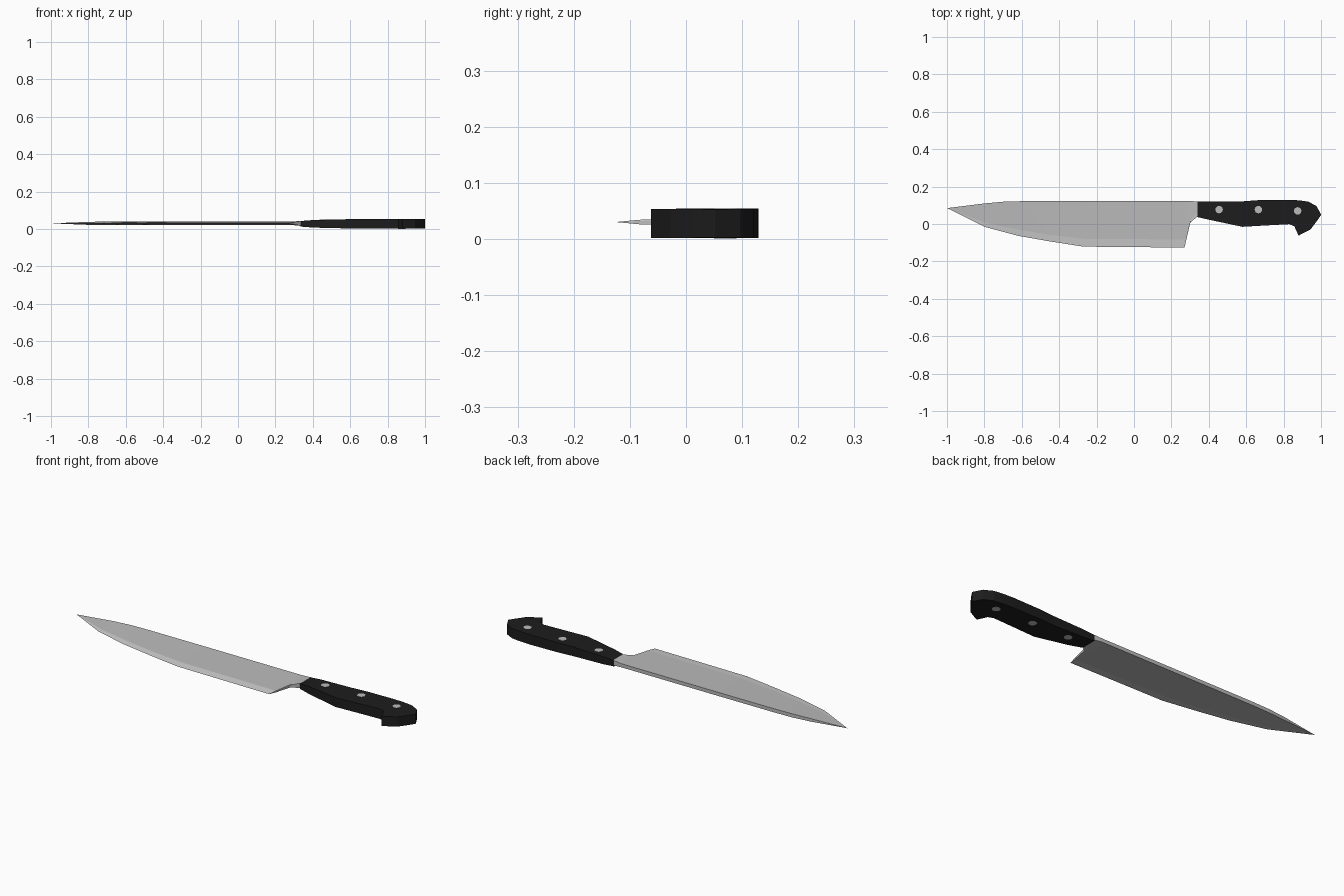
import bpy, bmesh

if "Cube" in bpy.data.objects:
    bpy.data.objects.remove(bpy.data.objects["Cube"])


def material(name, value):
    m = bpy.data.materials.new(name)
    m.diffuse_color = (value, value, value, 1)
    m.use_nodes = True
    m.node_tree.nodes["Principled BSDF"].inputs["Base Color"].default_value = m.diffuse_color
    return m


steel = material("steel", 0.5)
ground_steel = material("ground_steel", 0.75)
black = material("black", 0.012)


def loft(name, stations, z, mats, strip_mats):
    """Each station is a row of (x, y, half thickness) from spine to edge."""
    bm = bmesh.new()
    rings = []
    for row in stations:
        ring = [bm.verts.new((x, y, z + h)) for x, y, h in row]
        ring += [bm.verts.new((x, y, z - h)) for x, y, h in reversed(row)]
        rings.append(ring)
    n = len(rings[0])
    for a, b in zip(rings, rings[1:]):
        for i in range(n):
            j = (i + 1) % n
            f = bm.faces.new((a[i], a[j], b[j], b[i]))
            f.material_index = strip_mats[i]
    bm.faces.new(rings[0])
    bm.faces.new(rings[-1])
    bmesh.ops.remove_doubles(bm, verts=bm.verts, dist=0.00005)
    bmesh.ops.dissolve_degenerate(bm, edges=bm.edges, dist=0.00005)
    bmesh.ops.recalc_face_normals(bm, faces=bm.faces)
    mesh = bpy.data.meshes.new(name)
    bm.to_mesh(mesh)
    bm.free()
    for m in mats:
        mesh.materials.append(m)
    ob = bpy.data.objects.new(name, mesh)
    bpy.context.collection.objects.link(ob)
    return ob


# Blade: spine, start of the ground bevel, cutting edge
blade = [
    [(-1, 0.085, 0)] * 3,
    [(-0.80, 0.110, 0.008), (-0.80, 0.008, 0.0025), (-0.80, -0.015, 0)],
    [(-0.70, 0.119, 0.0095), (-0.62, -0.030, 0.0035), (-0.62, -0.063, 0)],
    [(-0.60, 0.122, 0.0095), (-0.45, -0.058, 0.0038), (-0.45, -0.093, 0)],
    [(-0.27, 0.123, 0.0095), (-0.27, -0.079, 0.004), (-0.27, -0.121, 0)],
    [(0.27, 0.123, 0.0095), (0.28, -0.083, 0.004), (0.27, -0.126, 0)],
    [(0.30, 0.123, 0.010), (0.302, 0.018, 0.008), (0.30, 0.005, 0.006)],
    [(0.34, 0.120, 0.014), (0.34, 0.055, 0.014), (0.34, 0.042, 0.014)],
]
loft("blade", blade, 0.030, [steel, ground_steel], [0, 1, 0, 1, 0, 0])

# Handle: upper and lower outline points with the half thickness
handle = [
    (0.335, 0.121, 0.335, 0.038, 0.0150),
    (0.40, 0.121, 0.40, 0.023, 0.0200),
    (0.58, 0.121, 0.58, -0.015, 0.0245),
    (0.66, 0.127, 0.70, -0.008, 0.0252),
    (0.82, 0.129, 0.83, -0.001, 0.0262),
    (0.87, 0.127, 0.857, -0.012, 0.0262),
    (0.90, 0.124, 0.88, -0.062, 0.0260),
    (0.93, 0.120, 0.945, -0.028, 0.0258),
    (0.975, 0.097, 0.975, 0.012, 0.0255),
    (1.00, 0.052, 1.00, 0.048, 0.0250),
]
loft("handle", [[(xt, yt, h), (xb, yb, h)] for xt, yt, xb, yb, h in handle],
     0.0275, [black], [0] * 4)

# Rivets passing through the handle, just proud of both faces
for i, (x, y, h) in enumerate([(0.455, 0.077, 0.0225), (0.665, 0.077, 0.0260),
                               (0.875, 0.070, 0.0270)]):
    bpy.ops.mesh.primitive_cylinder_add(vertices=16, radius=0.02, depth=2 * h,
                                        location=(x, y, 0.0275))
    rivet = bpy.context.object
    rivet.name = f"rivet_{i + 1}"
    rivet.data.materials.append(steel)
